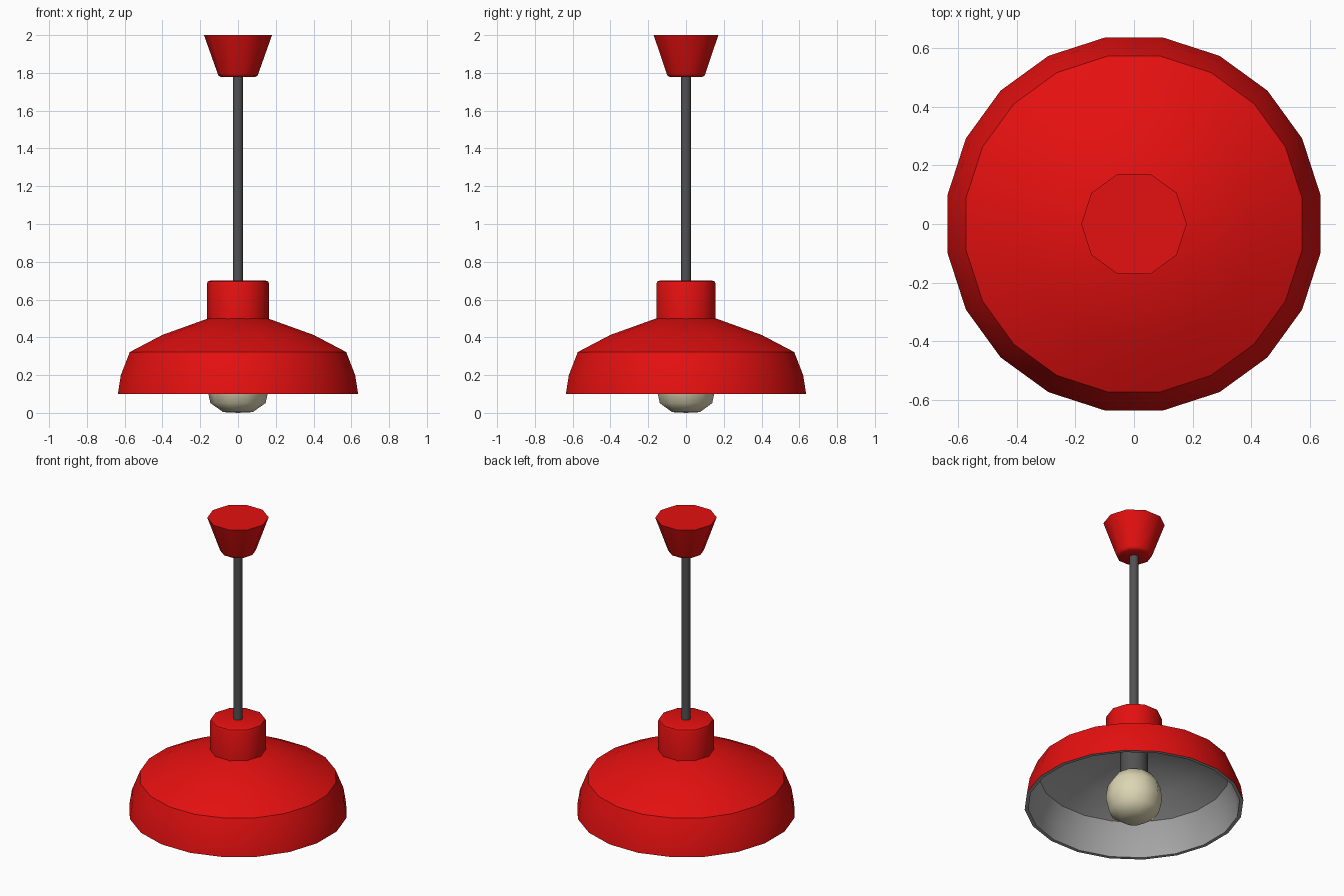
import bpy, bmesh, math

if "Cube" in bpy.data.objects:
    bpy.data.objects.remove(bpy.data.objects["Cube"])


def material(name, rgb):
    m = bpy.data.materials.new(name)
    m.diffuse_color = (*rgb, 1.0)
    m.use_nodes = True
    m.node_tree.nodes["Principled BSDF"].inputs["Base Color"].default_value = m.diffuse_color
    return m


RED = material("red enamel", (0.78, 0.005, 0.005))
DARK = material("dark grey metal", (0.085, 0.082, 0.082))
GREY = material("grey lining", (0.38, 0.38, 0.38))
CREAM = material("cream bulb", (0.72, 0.67, 0.46))


def lathe(name, profile, sides, mats, offset=0.0, first_inner=None, angle=35):
    """Revolve (radius, z) points around z; radius 0 makes a single pole point.
    Bands from index first_inner onward take the second material."""
    bm = bmesh.new()
    rings = []
    for r, z in profile:
        if r == 0:
            rings.append([bm.verts.new((0, 0, z))] * sides)
        else:
            rings.append([bm.verts.new((r * math.cos(offset + math.tau * i / sides),
                                        r * math.sin(offset + math.tau * i / sides), z))
                          for i in range(sides)])
    for b, (lo, hi) in enumerate(zip(rings, rings[1:])):
        for i in range(sides):
            j = (i + 1) % sides
            corners = list(dict.fromkeys([lo[i], lo[j], hi[j], hi[i]]))
            f = bm.faces.new(corners)
            if first_inner is not None and b >= first_inner:
                f.material_index = 1
    bmesh.ops.recalc_face_normals(bm, faces=bm.faces)
    me = bpy.data.meshes.new(name)
    bm.to_mesh(me)
    bm.free()
    for m in mats:
        me.materials.append(m)
    ob = bpy.data.objects.new(name, me)
    bpy.context.collection.objects.link(ob)
    bpy.ops.object.select_all(action='DESELECT')
    ob.select_set(True)
    bpy.context.view_layer.objects.active = ob
    bpy.ops.object.shade_smooth_by_angle(angle=math.radians(angle))
    return ob


# shade: red outside, then grey rim and lining
lathe("shade",
      [(0, 0.5), (0.16, 0.5), (0.405, 0.413), (0.58, 0.322), (0.628, 0.2), (0.644, 0.1),
       (0.622, 0.1), (0.606, 0.2), (0.56, 0.305), (0.398, 0.392), (0.16, 0.478), (0, 0.478)],
      20, [RED, GREY], math.radians(9), 5, 31)

# collar above the shade
lathe("collar", [(0, 0.49), (0.165, 0.49), (0.165, 0.682), (0.16, 0.695), (0.147, 0.7), (0, 0.7)],
      10, [RED], angle=40)

# hanging rod
lathe("rod", [(0, 0.69), (0.027, 0.69), (0.027, 1.79), (0, 1.79)], 10, [DARK], angle=40)

# ceiling cup
lathe("ceiling_cup", [(0, 1.778), (0.09, 1.778), (0.102, 1.784), (0.108, 1.797), (0.18, 2.0), (0, 2.0)],
      10, [RED], angle=40)

# bulb holder and bulb
lathe("bulb_holder", [(0, 0.26), (0.083, 0.26), (0.083, 0.485), (0, 0.485)], 10, [DARK], angle=40)
lathe("bulb", [(0, 0), (0.078, 0.004), (0.146, 0.052), (0.166, 0.14), (0.156, 0.22), (0.11, 0.285), (0, 0.315)],
      10, [CREAM], angle=60)
